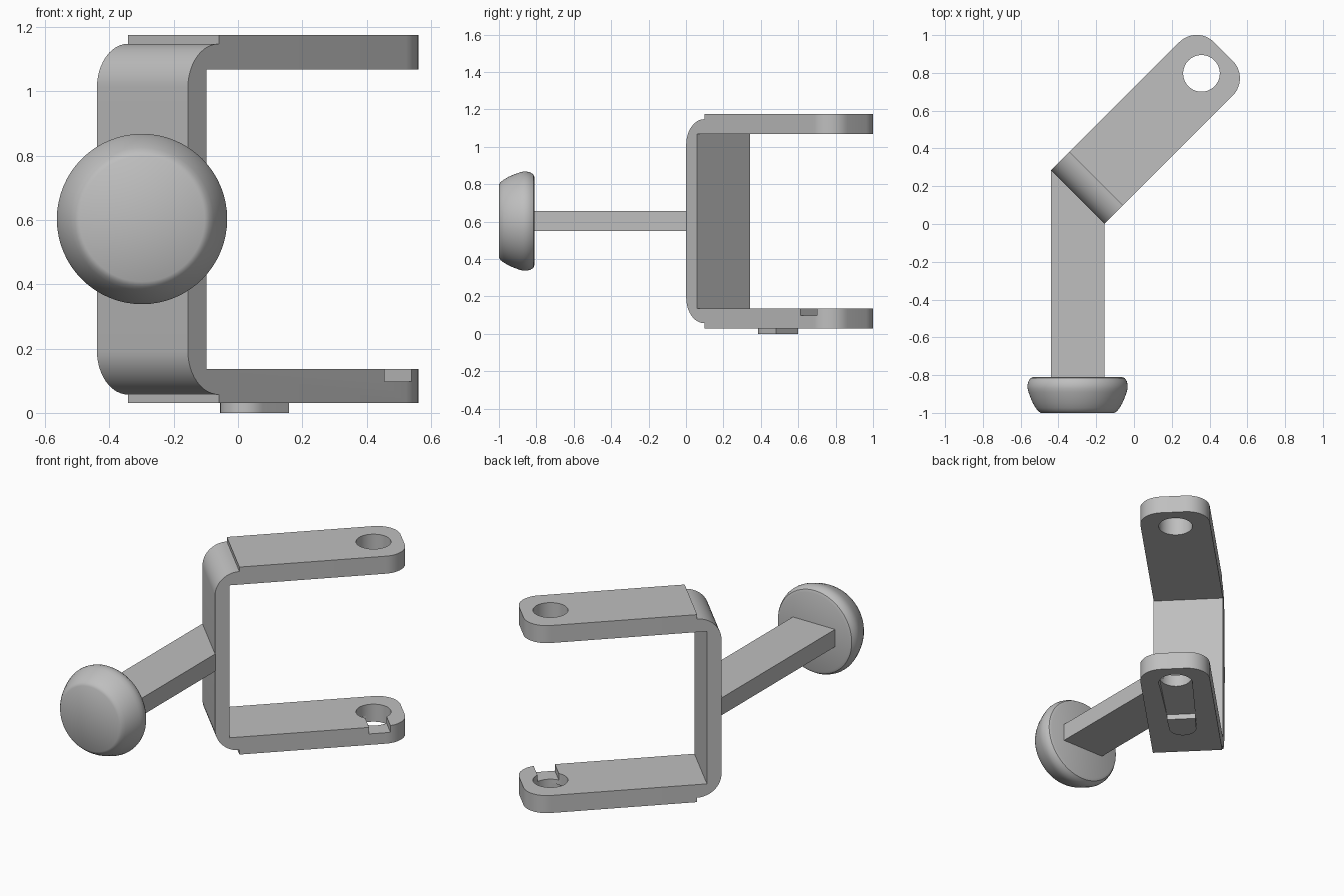
import bpy, bmesh
from math import pi, sin, cos, radians
from mathutils import Matrix, Vector

if "Cube" in bpy.data.objects:
    bpy.data.objects.remove(bpy.data.objects["Cube"], do_unlink=True)

# One plain grey metal
metal = bpy.data.materials.new("grey_metal")
metal.use_nodes = True
GREY = (0.52, 0.52, 0.52, 1)
metal.diffuse_color = GREY
metal.node_tree.nodes["Principled BSDF"].inputs["Base Color"].default_value = GREY

# The clevis is turned 45 degrees: local x runs along the arms, local y across them
CLEVIS = Matrix.Translation((-0.2975, 0.1425, 0)) @ Matrix.Rotation(radians(45), 4, "Z")
HALF = 0.2
HOLE_X = 0.926


def finish(name, bm, matrix=Matrix()):
    bmesh.ops.recalc_face_normals(bm, faces=bm.faces)
    bm.transform(matrix)
    mesh = bpy.data.meshes.new(name)
    bm.to_mesh(mesh)
    bm.free()
    mesh.materials.append(metal)
    obj = bpy.data.objects.new(name, mesh)
    bpy.context.collection.objects.link(obj)
    return obj


def prism(points, lo, hi, axis="Z"):
    """Extrude an outline along Z, or an x/z profile along Y."""
    bm = bmesh.new()
    place = (lambda a, b, c: (a, b, c)) if axis == "Z" else (lambda a, b, c: (a, c, b))
    face = bm.faces.new([bm.verts.new(place(a, b, lo)) for a, b in points])
    new = bmesh.ops.extrude_face_region(bm, geom=[face])["geom"]
    verts = [v for v in new if isinstance(v, bmesh.types.BMVert)]
    bmesh.ops.translate(bm, verts=verts, vec=place(0, 0, hi - lo))
    return bm


def arc(cx, cy, r, start, end, n=12):
    steps = [radians(start + (end - start) * i / n) for i in range(n + 1)]
    return [(cx + r * cos(a), cy + r * sin(a)) for a in steps]


def cut(obj, cutters):
    for c in cutters:
        c.hide_render = True
        mod = obj.modifiers.new("cut", "BOOLEAN")
        mod.operation, mod.solver, mod.object = "DIFFERENCE", "EXACT", c
    graph = bpy.context.evaluated_depsgraph_get()
    mesh = bpy.data.meshes.new_from_object(obj.evaluated_get(graph))
    obj.modifiers.clear()
    obj.data = mesh
    for c in cutters:
        bpy.data.objects.remove(c, do_unlink=True)


def smooth(obj):
    bpy.ops.object.select_all(action="DESELECT")
    obj.select_set(True)
    bpy.context.view_layer.objects.active = obj
    bpy.ops.object.shade_smooth_by_angle(angle=radians(35))


def hole_cutter():
    return finish("hole_cutter", prism(arc(HOLE_X, 0, 0.097, 0, 354.375, 63), -0.5, 2), CLEVIS)


# Bent back plate: rounded outside, square inside
BEND = 0.137
BOTTOM, TOP = 0.057, 1.148
IN_LOW, IN_HIGH = 0.137, 1.068
profile = (arc(BEND, BOTTOM + BEND, BEND, 270, 180) + arc(BEND, TOP - BEND, BEND, 180, 90)
           + [(BEND, IN_HIGH), (0.082, IN_HIGH), (0.082, IN_LOW), (BEND, IN_LOW)])
back_plate = finish("back_plate", prism(profile, -HALF, HALF, "Y"), CLEVIS)

# Two arms with rounded tips
TIP, R = 1.09, 0.13
outline = ([(BEND, -HALF)] + arc(TIP - R, R - HALF, R, -90, 0)
           + arc(TIP - R, HALF - R, R, 0, 90) + [(BEND, HALF)])
upper_arm = finish("upper_arm", prism(outline, IN_HIGH, 1.175), CLEVIS)
lower_arm = finish("lower_arm", prism(outline, 0.03, IN_LOW), CLEVIS)
cut(upper_arm, [hole_cutter()])

# Lower arm also has a side notch and a tapered ramp on its underside
slot = [(HOLE_X - 0.06, -0.3), (HOLE_X + 0.06, -0.3), (HOLE_X + 0.06, 0), (HOLE_X - 0.06, 0)]
notch = finish("notch_cutter", prism(slot, 0.097, 0.3), CLEVIS)
ramp = [(0.562, 0.02), (0.562, 0.032), (HOLE_X, 0.075), (HOLE_X, 0.02)]
ramp_bm = prism(ramp, -0.095, 0.095, "Y")
for v in ramp_bm.verts:
    if v.co.x < 0.6:
        v.co.y *= 0.86
cut(lower_arm, [hole_cutter(), notch, finish("ramp_cutter", ramp_bm, CLEVIS)])

# Small round-ended stop under the lower arm
pad = [(0.562, -0.082)] + arc(0.452, 0, 0.078, 270, 90, 16) + [(0.562, 0.082)]
stop_pad = finish("stop_pad", prism(pad, 0, 0.032), CLEVIS)

# Flat bar meeting the back plate on the diagonal
bar = [(-0.44, -0.82), (-0.155, -0.82), (-0.155, 0.002), (-0.44, 0.287)]
finish("handle_bar", prism(bar, 0.55, 0.656))

# Knob turned about the bar's axis
knob_profile = [(0, -0.81), (0.235, -0.81), (0.25, -0.816), (0.26, -0.832), (0.265, -0.852),
                (0.265, -0.87), (0.26, -0.89), (0.25, -0.918), (0.237, -0.948),
                (0.222, -0.974), (0.21, -0.99), (0.195, -1.0), (0, -1.0)]
bm = bmesh.new()
ring = [bm.verts.new((r, y, 0)) for r, y in knob_profile]
edges = [bm.edges.new(pair) for pair in zip(ring, ring[1:])]
bmesh.ops.spin(bm, geom=ring + edges, cent=(0, 0, 0), axis=(0, 1, 0),
               angle=2 * pi, steps=64, use_duplicate=False)
bmesh.ops.remove_doubles(bm, verts=bm.verts, dist=0.0005)
knob = finish("knob", bm, Matrix.Translation(Vector((-0.2985, 0, 0.603))))

for part in (back_plate, upper_arm, lower_arm, stop_pad, knob):
    smooth(part)
